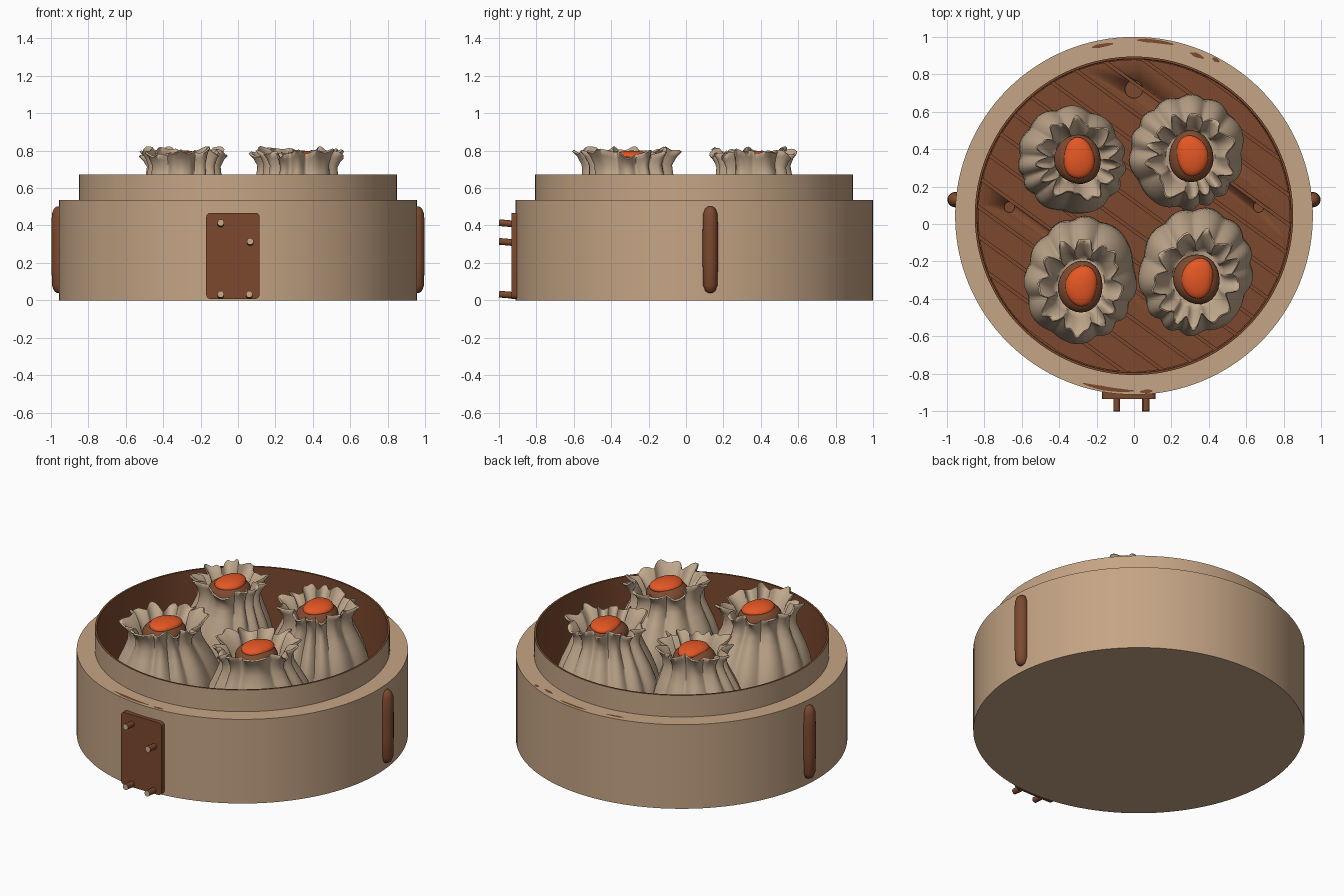
import bpy, bmesh, math, random
from mathutils import Vector, Matrix

if "Cube" in bpy.data.objects:
    bpy.data.objects.remove(bpy.data.objects["Cube"])

random.seed(4)
CY = 0.044          # basket centre in y
FLOOR = 0.22        # top of the slatted floor


def material(name, rgb):
    m = bpy.data.materials.new(name)
    m.diffuse_color = (*rgb, 1)
    m.use_nodes = True
    m.node_tree.nodes["Principled BSDF"].inputs["Base Color"].default_value = m.diffuse_color
    return m


TAN = material("pale bamboo", (0.56, 0.375, 0.235))
DOUGH = material("dough", (0.53, 0.39, 0.265))
BROWN = material("brown bamboo", (0.20, 0.066, 0.027))
MEAT = material("brown filling", (0.21, 0.07, 0.03))
ORANGE = material("orange roe", (0.78, 0.095, 0.018))


def finish(name, bm, mats, angle=40):
    bmesh.ops.recalc_face_normals(bm, faces=bm.faces[:])
    me = bpy.data.meshes.new(name)
    bm.to_mesh(me)
    bm.free()
    ob = bpy.data.objects.new(name, me)
    bpy.context.collection.objects.link(ob)
    for m in mats:
        me.materials.append(m)
    bpy.ops.object.select_all(action='DESELECT')
    ob.select_set(True)
    bpy.context.view_layer.objects.active = ob
    bpy.ops.object.shade_smooth_by_angle(angle=math.radians(angle))
    return ob


def loft(rings, mat_of=lambda i: 0):
    """Join closed rings of points, capping the first and last."""
    bm = bmesh.new()
    vs = [[bm.verts.new(p) for p in r] for r in rings]
    n = len(vs[0])
    for i in range(len(vs) - 1):
        for j in range(n):
            k = (j + 1) % n
            f = bm.faces.new((vs[i][j], vs[i][k], vs[i + 1][k], vs[i + 1][j]))
            f.material_index = mat_of(i)
    bm.faces.new(vs[0][::-1])
    bm.faces.new(vs[-1]).material_index = mat_of(len(vs) - 1)
    return bm


def circle(r, z, n=128):
    return [(r * math.cos(2 * math.pi * j / n), CY + r * math.sin(2 * math.pi * j / n), z)
            for j in range(n)]


# Basket: pale outside, brown inner wall and base
profile = [(0.955, 0), (0.955, 0.535), (0.85, 0.535), (0.85, 0.672),
           (0.838, 0.672), (0.835, FLOOR - 0.03)]
finish("basket", loft([circle(r, z) for r, z in profile], lambda i: 0 if i < 3 else 1),
       [TAN, BROWN])

# Diagonal floor slats clipped to the round floor
bm = bmesh.new()
ang = math.radians(-36)
ax, side = Vector((math.cos(ang), math.sin(ang))), Vector((-math.sin(ang), math.cos(ang)))
R, pitch, gap = 0.833, 0.128, 0.016
u = -R
while u < R - 0.02:
    a, b = u + gap / 2, min(u + pitch - gap / 2, R - 0.001)
    us = [a + (b - a) * i / 8 for i in range(9)]
    outline = [(math.sqrt(R * R - t * t), t) for t in us]
    outline += [(-s, t) for s, t in reversed(outline)]
    pts = [ax * s + side * t for s, t in outline]
    low = [bm.verts.new((p.x, p.y + CY, FLOOR - 0.035)) for p in pts]
    top = [bm.verts.new((p.x, p.y + CY, FLOOR)) for p in pts]
    bm.faces.new(low[::-1])
    bm.faces.new(top)
    for i in range(len(pts)):
        k = (i + 1) % len(pts)
        bm.faces.new((low[i], low[k], top[k], top[i]))
    u += pitch
slats = finish("floor_slats", bm, [BROWN], 30)

# Small round holes in the floor
bm = bmesh.new()
for x, y, r in ((0, 0.72, 0.048), (-0.665, 0.09, 0.028), (0.665, 0.09, 0.028)):
    bmesh.ops.create_cone(bm, cap_ends=True, segments=20, radius1=r, radius2=r, depth=0.04,
                          matrix=Matrix.Translation((x, y, FLOOR)))
cutter = finish("hole_cutter", bm, [BROWN])
cutter.hide_render = True
cutter.hide_viewport = True
cut = slats.modifiers.new("holes", 'BOOLEAN')
cut.operation, cut.object, cut.solver = 'DIFFERENCE', cutter, 'EXACT'

# Front plate
bm = bmesh.new()
bmesh.ops.create_cube(bm, size=1, matrix=Matrix.Translation((-0.027, -0.905, 0.238))
                      @ Matrix.Diagonal((0.285, 0.058, 0.46, 1)))
corner = [e for e in bm.edges if abs(e.verts[0].co.y - e.verts[1].co.y) > 0.01]
bmesh.ops.bevel(bm, geom=corner, offset=0.022, segments=3, affect='EDGES', profile=0.5)
finish("front_plate", bm, [BROWN])

# Pegs sticking out of the plate, with pale ends
for i, (x, z) in enumerate(((-0.092, 0.41), (0.065, 0.31), (-0.092, 0.028), (0.06, 0.028))):
    bm = bmesh.new()
    bmesh.ops.create_cone(bm, cap_ends=True, segments=14, radius1=0.018, radius2=0.018, depth=0.12,
                          matrix=Matrix.Translation((x, -0.94, z))
                          @ Matrix.Rotation(math.radians(85), 4, 'X'))
    for f in bm.faces:
        f.normal_update()
        f.material_index = 1 if f.normal.y < -0.9 else 0
    finish(f"peg_{i + 1}", bm, [BROWN, TAN])

# Upright rods on both sides
for s, name in ((-1, "left"), (1, "right")):
    rings = []
    for z, r in ((0.04, 0.012), (0.05, 0.027), (0.08, 0.038), (0.2, 0.041), (0.35, 0.041),
                 (0.46, 0.039), (0.49, 0.028), (0.502, 0.012)):
        rings.append([(s * 0.955 + r * math.cos(t * math.pi / 10),
                       0.13 + r * math.sin(t * math.pi / 10), z) for t in range(20)])
    finish(f"{name}_rod", loft(rings), [BROWN], 60)

# Worn brown flecks on the basket ledge
for i, (a0, a1, r) in enumerate(((97, 104, 0.925), (77, 89, 0.938), (66, 71, 0.92),
                                 (61, 63.5, 0.94), (-107, -90, 0.935), (-88, -84, 0.94))):
    bm = bmesh.new()
    inner, outer = [], []
    for k in range(9):
        t = math.radians(a0 + (a1 - a0) * k / 8)
        w = 0.003 + 0.009 * math.sin(math.pi * k / 8) * random.uniform(0.6, 1.1)
        for lst, rr in ((inner, r - w), (outer, r + w)):
            lst.append(bm.verts.new((rr * math.cos(t), CY + rr * math.sin(t), 0.538)))
    for k in range(8):
        bm.faces.new((inner[k], outer[k], outer[k + 1], inner[k + 1]))
    finish(f"ledge_fleck_{i + 1}", bm, [BROWN])

# Dumplings: (radius, height, pleat depth, ruffle) profile from base over the lip to the inside
SKIN = [(0.215, 0.0, 0.0, 0), (0.265, 0.03, 0.02, 0), (0.288, 0.09, 0.03, 0),
        (0.286, 0.17, 0.04, 0), (0.268, 0.25, 0.05, 0), (0.238, 0.33, 0.06, 0),
        (0.205, 0.40, 0.075, 0), (0.182, 0.455, 0.09, 0.1), (0.178, 0.50, 0.10, 0.4),
        (0.192, 0.54, 0.12, 0.8), (0.208, 0.565, 0.14, 1), (0.200, 0.572, 0.14, 1),
        (0.183, 0.555, 0.13, 0.9), (0.160, 0.52, 0.10, 0.5), (0.140, 0.48, 0.06, 0.2),
        (0.125, 0.44, 0.0, 0)]


def blob(name, x, y, z, sx, sy, sz, mat, wob):
    bm = bmesh.new()
    bmesh.ops.create_uvsphere(bm, u_segments=28, v_segments=16, radius=1)
    p = random.uniform(0, 6)
    for v in bm.verts:
        t = math.atan2(v.co.y, v.co.x)
        k = 1 + wob * (math.sin(2 * t + p) + 0.7 * math.sin(3 * t + 2 * p))
        v.co = Vector((x + v.co.x * sx * k, y + v.co.y * sy * k, z + v.co.z * sz))
    finish(name, bm, [mat], 80)


def dumpling(idx, bx, by, rx, ry, tx, ty):
    n, p = 132, [random.uniform(0, 6.28) for _ in range(6)]
    pleats = 10 + idx % 3
    rings = []
    for r, h, depth, ruffle in SKIN:
        f = max(0, min(1, (h - 0.1) / 0.4))
        cx, cy = bx + (tx - bx) * f, by + (ty - by) * f
        ring = []
        for j in range(n):
            t = 2 * math.pi * j / n
            fold = t + 0.16 * math.sin(2 * t + p[0]) + 0.09 * math.sin(3 * t + p[1])
            wave = abs(math.sin(pleats * fold / 2 + p[2])) * 2 - 1.25   # rounded pleats, sharp creases
            fine = math.sin(17 * t + p[3] + 2 * math.sin(2 * t + p[5]))
            k = 1 + depth * (wave + 0.35 * fine * ruffle) + 0.03 * math.sin(2 * t + p[4])
            dz = ruffle * (0.013 * math.sin(3 * t + p[5]) + 0.012 * math.sin(7 * fold + p[1])
                           + 0.007 * fine)
            ring.append((cx + r * k * rx * math.cos(t), cy + r * k * ry * math.sin(t),
                         FLOOR + h + dz))
        rings.append(ring)
    finish(f"dumpling_{idx}_skin", loft(rings), [DOUGH], 70)
    blob(f"dumpling_{idx}_filling", tx, ty, 0.715, 0.122, 0.135, 0.072, MEAT, 0.03)
    blob(f"dumpling_{idx}_roe", tx + 0.005, ty + 0.005, 0.765, 0.086, 0.105, 0.035, ORANGE, 0.05)


dumpling(1, -0.335, 0.34, 1.00, 0.97, -0.30, 0.345)
dumpling(2, 0.28, 0.385, 1.04, 1.06, 0.305, 0.36)
dumpling(3, -0.285, -0.295, 1.02, 1.16, -0.285, -0.335)
dumpling(4, 0.33, -0.25, 1.05, 1.15, 0.335, -0.295)
